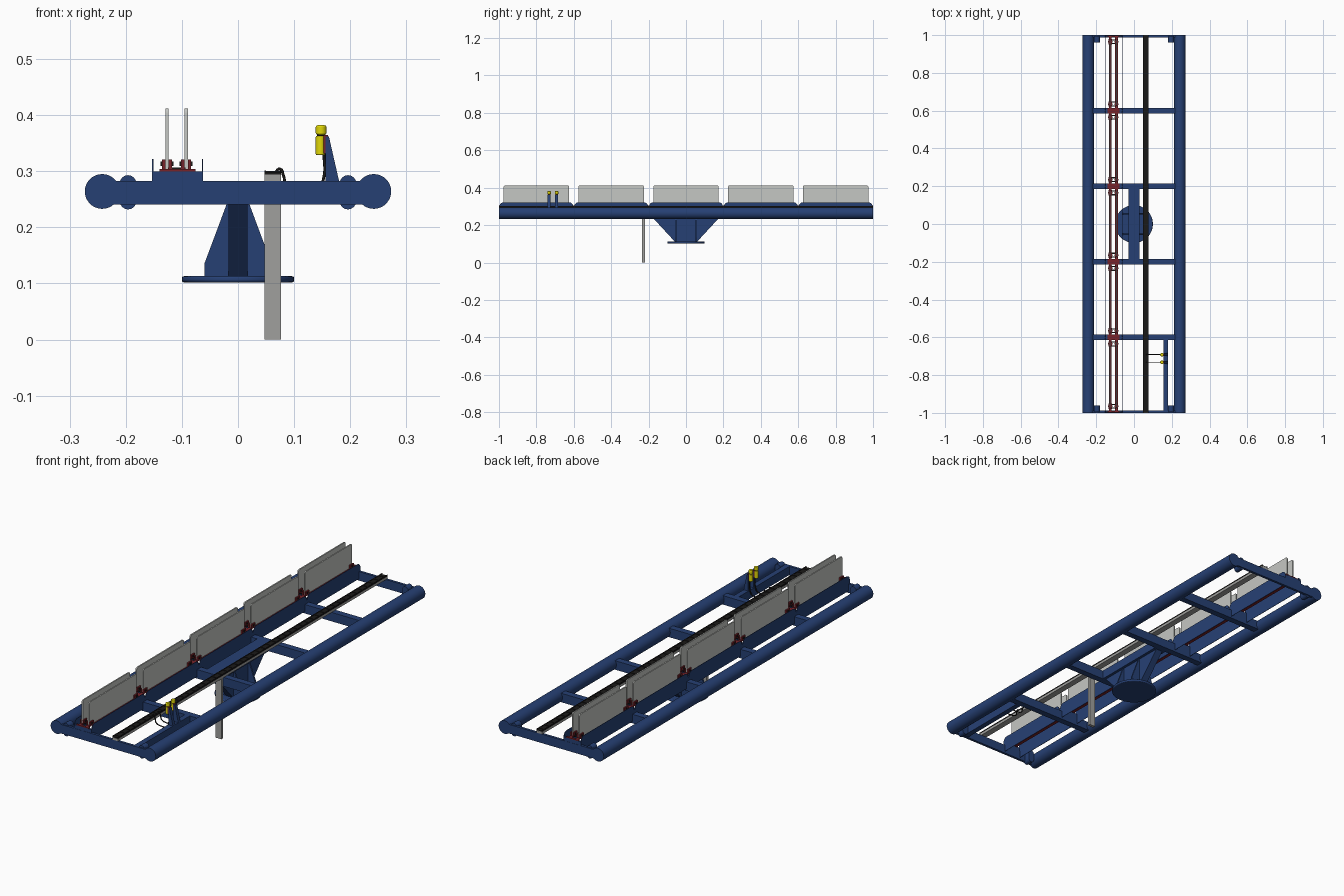
import bpy, bmesh, math
from mathutils import Vector

if "Cube" in bpy.data.objects:
    bpy.data.objects.remove(bpy.data.objects["Cube"])


def material(name, rgb):
    m = bpy.data.materials.new(name)
    m.diffuse_color = [(c / 255 / 12.92 if c < 11 else ((c / 255 + 0.055) / 1.055) ** 2.4) for c in rgb] + [1]
    m.use_nodes = True
    m.node_tree.nodes["Principled BSDF"].inputs["Base Color"].default_value = m.diffuse_color
    return m


BLUE = material("navy blue paint", (38, 64, 116))
PLATE = material("light grey panel", (197, 199, 195))
RAIL = material("mid grey metal", (160, 160, 158))
BLACK = material("black rubber", (26, 25, 24))
RED = material("dark red clamp", (120, 35, 42))
YELLOW = material("yellow sensor", (226, 216, 8))


def finish(name, bm, mat, smooth=False, bevel=0):
    bmesh.ops.recalc_face_normals(bm, faces=bm.faces)
    me = bpy.data.meshes.new(name)
    bm.to_mesh(me)
    bm.free()
    ob = bpy.data.objects.new(name, me)
    bpy.context.collection.objects.link(ob)
    me.materials.append(mat)
    if bevel:
        b = ob.modifiers.new("bevel", "BEVEL")
        b.width, b.segments = bevel, 3
    if smooth:
        bpy.ops.object.select_all(action="DESELECT")
        ob.select_set(True)
        bpy.context.view_layer.objects.active = ob
        bpy.ops.object.shade_smooth_by_angle(angle=math.radians(35))
    return ob


def box(name, x, y, z, mat, bevel=0):
    """Box from (min, max) ranges."""
    bm = bmesh.new()
    bmesh.ops.create_cube(bm, size=1)
    for v in bm.verts:
        v.co = [r[0] + (c + 0.5) * (r[1] - r[0]) for c, r in zip(v.co, (x, y, z))]
    return finish(name, bm, mat, bool(bevel), bevel)


def prism(name, pts, axis, lo, hi, mat, smooth=False, bevel=0):
    """Extrude a 2D profile (other axis, z) along x or y, or (x, y) along z."""
    def place(a, b, t):
        return {"x": (t, a, b), "y": (a, t, b), "z": (a, b, t)}[axis]
    bm = bmesh.new()
    face = bm.faces.new([bm.verts.new(place(a, b, lo)) for a, b in pts])
    ext = bmesh.ops.extrude_face_region(bm, geom=[face])
    d = Vector(place(0, 0, hi - lo))
    bmesh.ops.translate(bm, vec=d, verts=[v for v in ext["geom"] if isinstance(v, bmesh.types.BMVert)])
    return finish(name, bm, mat, smooth, bevel)


def circle(cx, cy, r, n=32):
    return [(cx + r * math.cos(i * math.tau / n), cy + r * math.sin(i * math.tau / n)) for i in range(n)]


def rounded_rect(x0, x1, z0, z1, r, n=6):
    """Rectangle whose top corners are rounded."""
    pts = [(x0, z0), (x1, z0)]
    pts += [(x1 - r + r * math.cos(a), z1 - r + r * math.sin(a)) for a in [i * math.pi / 2 / n for i in range(n + 1)]]
    pts += [(x0 + r - r * math.sin(a), z1 - r + r * math.cos(a)) for a in [i * math.pi / 2 / n for i in range(n + 1)]]
    return pts


def cable(name, pts, r, mat):
    cu = bpy.data.curves.new(name, "CURVE")
    cu.dimensions = "3D"
    cu.bevel_depth, cu.bevel_resolution = r, 2
    sp = cu.splines.new("BEZIER")
    sp.bezier_points.add(len(pts) - 1)
    for p, co in zip(sp.bezier_points, pts):
        p.co = co
        p.handle_left_type = p.handle_right_type = "AUTO"
    cu.materials.append(mat)
    ob = bpy.data.objects.new(name, cu)
    bpy.context.collection.objects.link(ob)


# Main frame: two long tubes, cross beams and end plates
for s in (-1, 1):
    prism("side_tube", circle(s * 0.242, 0.264, 0.031), "y", -1, 1, BLUE, True)
    box("end_beam", (-0.225, 0.225), sorted((s * 0.988, s * 1.0)), (0.241, 0.283), BLUE)
    for t in (-1, 1):
        # upright capsule lug at each frame corner
        lug = [(s * 0.196 + 0.015 * math.cos(a), 0.2625 + 0.0155 * (1 if i < 9 else -1) + 0.015 * math.sin(a))
               for i, a in enumerate([k * math.pi / 8 for k in range(9)] + [math.pi + k * math.pi / 8 for k in range(9)])]
        prism("corner_lug", lug, "y", *sorted((t * 0.96, t * 0.995)), BLUE, True)
for y in (-0.6, -0.2, 0.2, 0.6):
    box("cross_beam", (-0.225, 0.225), (y - 0.015, y + 0.015), (0.241, 0.283), BLUE)
box("centre_spine", (-0.03, 0.03), (-0.19, 0.19), (0.241, 0.283), BLUE)
box("sensor_beam", (0.155, 0.18), (-0.99, -0.6), (0.243, 0.283), BLUE)

# Pedestal: disc foot, tapered web and side gussets
prism("pedestal_disc", circle(0, 0, 0.1, 48), "z", 0.102, 0.113, BLUE, True, 0.004)
prism("pedestal_web", [(-0.18, 0.242), (-0.06, 0.112), (0.06, 0.112), (0.18, 0.242)], "x", -0.017, 0.017, BLUE)
for y in (-0.055, 0.055):
    prism("pedestal_gusset", [(-0.06, 0.112), (0.06, 0.112), (0.06, 0.135), (0.02, 0.242), (-0.02, 0.242), (-0.06, 0.135)],
          "y", y - 0.004, y + 0.004, BLUE)

# Panel track: five bays of side guards, red rails and paired panels
PANEL_X = (-0.1265, -0.0925)
for i in range(5):
    y = -0.8 + i * 0.4
    for x in (-0.152, -0.063):
        prism("side_guard", rounded_rect(y - 0.197, y + 0.197, 0.25, 0.322, 0.022), "x", x - 0.001, x + 0.001, BLUE)
    for x in PANEL_X:
        box("panel_rail", (x - 0.007, x + 0.007), (y - 0.198, y + 0.198), (0.299, 0.304), RED)
        prism("panel", rounded_rect(y - 0.175, y + 0.175, 0.304, 0.412, 0.008), "x", x - 0.003, x + 0.003, PLATE)
        for s in (-1, 1):
            yc = y + s * 0.165
            for t in (-1, 1):
                # clamp jaws and bolts at each panel end
                xc = x + t * 0.006
                box("clamp_jaw", (xc - 0.003, xc + 0.003), (yc - 0.014, yc + 0.014), (0.303, 0.321), RED)
                box("clamp_bolt", (xc + t * 0.004 - 0.0015, xc + t * 0.004 + 0.0015),
                    (yc - 0.004, yc + 0.004), (0.309, 0.317), BLACK)
    for s in (-1, 1):
        for d in (0.155, 0.175):
            box("clamp_strap", (-0.125, -0.094), (y + s * d - 0.003, y + s * d + 0.003), (0.304, 0.307), BLACK)

# Supports that lift the panel track off the beams
for y in (-0.994, -0.6, -0.2, 0.2, 0.6, 0.994):
    w = 0.005 if abs(y) > 0.9 else 0.015
    box("track_support", (-0.153, -0.062), (y - w, y + w), (0.283, 0.3), BLUE)
    box("track_clamp_plate", (-0.14, -0.076), (y - w, y + w), (0.3, 0.304), RED)

# Cable rail: grey channel, black ribbed insert and drop leg
box("cable_rail", (0.047, 0.077), (-1, 1), (0.283, 0.294), RAIL)
for x in (0.047, 0.0745):
    box("rail_lip", (x, x + 0.0025), (-1, 1), (0.294, 0.301), BLACK)
box("rail_insert", (0.0495, 0.0745), (-0.998, 0.998), (0.294, 0.298), BLACK)
for i in range(50):
    y = -0.98 + i * 0.04
    box("rail_rib", (0.0495, 0.0745), (y - 0.005, y + 0.005), (0.298, 0.3005), BLACK)
box("drop_leg", (0.047, 0.077), (-0.234, -0.22), (0, 0.284), RAIL)

# Two sensors on triangular brackets, with cables back to the rail
for y in (-0.732, -0.692):
    prism("sensor_bracket", [(0.156, 0.283), (0.18, 0.283), (0.162, 0.362), (0.156, 0.362)], "y", y - 0.008, y + 0.008, BLUE)
    box("sensor_clamp", (0.152, 0.16), (y - 0.007, y + 0.007), (0.332, 0.365), RED)
    prism("sensor_body", circle(0.147, y, 0.0085, 20), "z", 0.329, 0.363, YELLOW, True, 0.002)
    prism("sensor_neck", circle(0.147, y, 0.006, 16), "z", 0.362, 0.366, BLACK, True)
    prism("sensor_cap", circle(0.148, y, 0.0095, 20), "z", 0.365, 0.382, YELLOW, True, 0.003)
    cable("sensor_cable", [(0.153, y, 0.332), (0.153, y, 0.29), (0.142, y, 0.266), (0.115, y, 0.262),
                           (0.088, y, 0.27), (0.081, y, 0.292), (0.075, y, 0.304), (0.066, y, 0.298)], 0.0025, BLACK)
